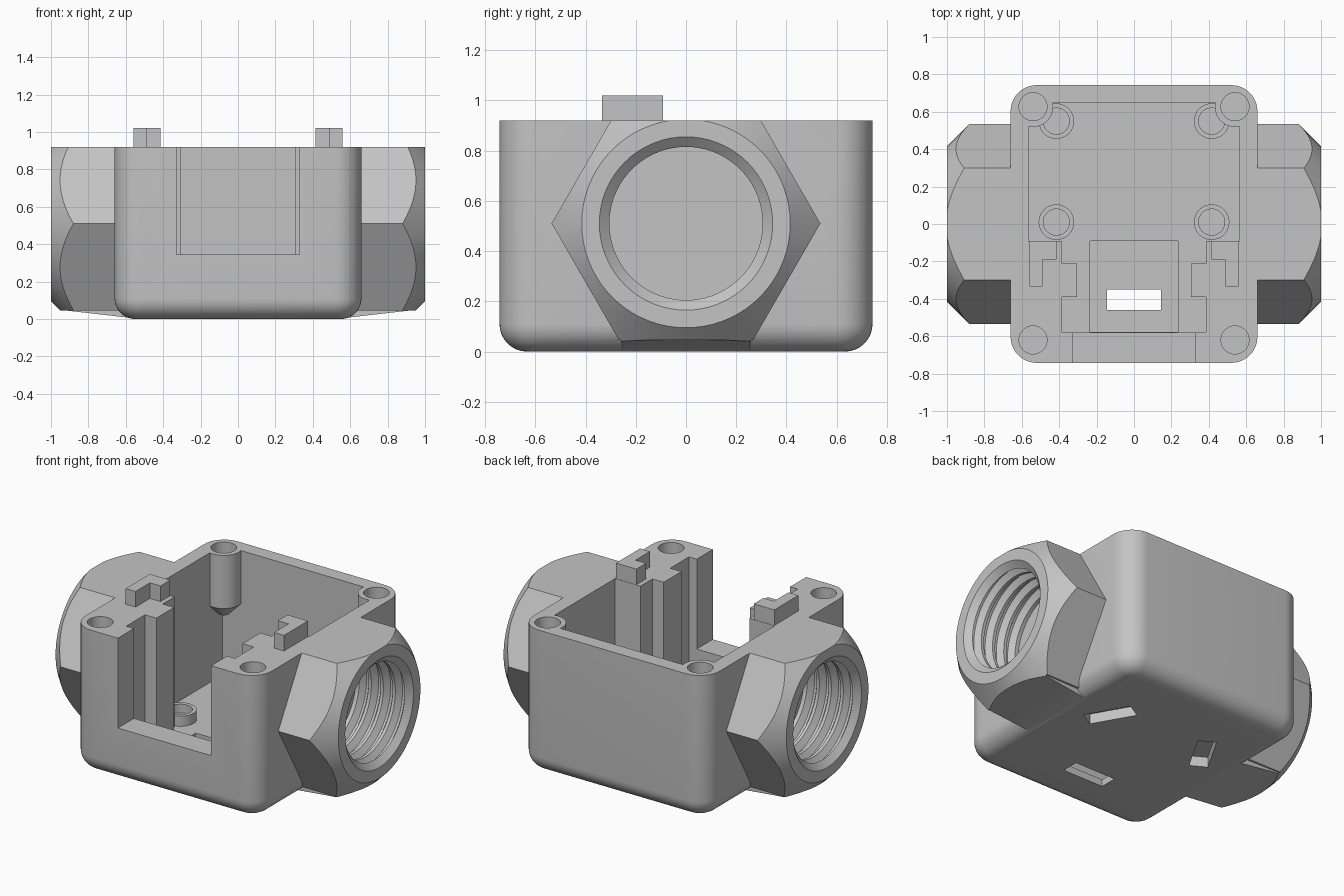
import bpy, bmesh
from math import cos, sin, pi, radians
from mathutils import Matrix

if "Cube" in bpy.data.objects:
    bpy.data.objects.remove(bpy.data.objects["Cube"])

grey = bpy.data.materials.new("light_grey_plastic")
grey.use_nodes = True
COLOUR = (0.55, 0.55, 0.55, 1)
grey.diffuse_color = COLOUR
grey.node_tree.nodes["Principled BSDF"].inputs["Base Color"].default_value = COLOUR


def make(name, bm):
    bmesh.ops.recalc_face_normals(bm, faces=bm.faces)
    mesh = bpy.data.meshes.new(name)
    bm.to_mesh(mesh)
    bm.free()
    mesh.materials.append(grey)
    ob = bpy.data.objects.new(name, mesh)
    bpy.context.collection.objects.link(ob)
    return ob


def loft(name, rings):
    """Closed solid through rings of equal point count."""
    bm = bmesh.new()
    loops = [[bm.verts.new(p) for p in ring] for ring in rings]
    n = len(loops[0])
    for a, b in zip(loops, loops[1:]):
        for i in range(n):
            j = (i + 1) % n
            bm.faces.new((a[i], a[j], b[j], b[i]))
    bm.faces.new(loops[0])
    bm.faces.new(loops[-1])
    return make(name, bm)


def prism(name, pts, z0, z1):
    return loft(name, [[(x, y, z) for x, y in pts] for z in (z0, z1)])


def box(name, x0, x1, y0, y1, z0, z1):
    return prism(name, [(x0, y0), (x1, y0), (x1, y1), (x0, y1)], z0, z1)


def turned_z(name, x, y, profile, n=48):
    """Solid of revolution about a vertical axis; profile is (radius, z)."""
    return loft(name, [[(x + r * cos(2 * pi * i / n), y + r * sin(2 * pi * i / n), z)
                        for i in range(n)] for r, z in profile])


def turned_x(name, side, profile, n=72):
    """Solid of revolution about the port axis; profile is (x, radius)."""
    return loft(name, [[(side * x, r * cos(2 * pi * i / n), PORT_Z + r * sin(2 * pi * i / n))
                        for i in range(n)] for x, r in profile])


def combine(target, tool, how):
    mod = target.modifiers.new("bool", "BOOLEAN")
    mod.operation, mod.solver, mod.object = how, "EXACT", tool
    bpy.context.view_layer.objects.active = target
    bpy.ops.object.modifier_apply(modifier=mod.name)
    bpy.data.objects.remove(tool)


def smooth(ob):
    bpy.ops.object.select_all(action="DESELECT")
    ob.select_set(True)
    bpy.context.view_layer.objects.active = ob
    bpy.ops.object.shade_smooth_by_angle(angle=radians(28))


TOP, PORT_Z, FLOOR = 0.92, 0.51, 0.09
HOLES = [(s * 0.54, y) for s in (-1, 1) for y in (-0.62, 0.627)]

# Housing block with rounded corners and rounded bottom edge
bm = bmesh.new()
bmesh.ops.create_cube(bm, size=1, matrix=Matrix.Translation((0, 0, 0.55))
                      @ Matrix.Diagonal((1.32, 1.485, 1.1, 1)))
upright = [e for e in bm.edges if abs(e.verts[0].co.z - e.verts[1].co.z) > 0.5]
bmesh.ops.bevel(bm, geom=upright, offset=0.14, segments=10, profile=0.5, affect="EDGES")
rim = [e for e in bm.edges if all(v.co.z < 0.01 for v in e.verts)]
bmesh.ops.bevel(bm, geom=rim, offset=0.11, segments=8, profile=0.5, affect="EDGES")
housing = make("housing", bm)

# Hexagonal port collars with a coned outer end and a tapered foot
for s in (-1, 1):
    hexagon = [(0.535 * cos(i * pi / 3), PORT_Z + 0.535 * sin(i * pi / 3)) for i in range(6)]
    collar = loft("collar", [[(s * x, y, z) for y, z in hexagon] for x in (0.5, 1)])
    foot = loft("foot", [[(s * x, -w, z), (s * x, w, z), (s * x, w, 0.3), (s * x, -w, 0.3)]
                         for x, w, z in ((0.53, 0.25, 0.001), (0.96, 0.26, 0.05))])
    combine(collar, foot, "UNION")
    combine(collar, turned_x("cone", s, [(0.4, 1.015), (1, 0.415)]), "INTERSECT")
    combine(housing, collar, "UNION")

# Level the top of block and collars together
combine(housing, box("slab", -2, 2, -2, 2, TOP, 2), "DIFFERENCE")

# Inner cavity with stepped guide columns at the front
half = [(0.33, -0.58), (0.385, -0.58), (0.385, -0.39), (0.305, -0.39), (0.305, -0.21),
        (0.385, -0.21), (0.385, -0.09), (0.565, -0.09), (0.565, 0.65)]
cavity = prism("cavity", half + [(-x, y) for x, y in reversed(half)], FLOOR, 1.1)
for x, y in HOLES:
    if y > 0:
        combine(cavity, turned_z("boss", x, y, [(0.03, 0.5), (0.108, 0.58), (0.108, 1.2)]),
                "DIFFERENCE")
combine(housing, cavity, "DIFFERENCE")

# Front opening and shallow floor recess
combine(housing, box("opening", -0.33, 0.33, -0.9, -0.57, 0.345, 1.1), "DIFFERENCE")
combine(housing, box("recess", -0.235, 0.235, -0.578, -0.092, 0.045, 0.2), "DIFFERENCE")

# Screw holes in the four corners
for x, y in HOLES:
    combine(housing, turned_z("screw_hole", x, y, [(0.075, 0.6), (0.075, 1.1)]), "DIFFERENCE")

# Three slots around the underside
for k in range(3):
    slot = box("slot", -0.145, 0.145, -0.46, -0.35, -0.1, 0.065)
    slot.data.transform(Matrix.Rotation(k * 2 * pi / 3, 4, "Z"))
    combine(housing, slot, "DIFFERENCE")

# Blind threaded bores
for s in (-1, 1):
    profile = [(0.62, 0.305)]
    for k in range(4):
        x = 0.645 + k * 0.085
        profile += [(x, 0.305), (x + 0.025, 0.342), (x + 0.04, 0.342), (x + 0.065, 0.305)]
    profile += [(0.965, 0.305), (1.0, 0.345), (1.1, 0.345)]
    combine(housing, turned_x("bore", s, profile), "DIFFERENCE")
smooth(housing)

for s, side in ((-1, "right"), (1, "left")):
    # L-shaped locating tabs on the front columns
    outline = [(0.56, -0.092), (0.56, -0.335), (0.49, -0.335), (0.49, -0.19),
               (0.415, -0.19), (0.415, -0.092)]
    prism(f"locating_tab_{side}", [(s * x, y) for x, y in outline], 0.9, 1.02)
    # Hollow standoffs on the floor
    for y, place in ((0.01, "middle"), (0.55, "back")):
        smooth(turned_z(f"standoff_{place}_{side}", s * 0.415, y,
                        [(0.095, 0.08), (0.095, 0.155), (0.07, 0.155), (0.07, 0.1)], 32))
